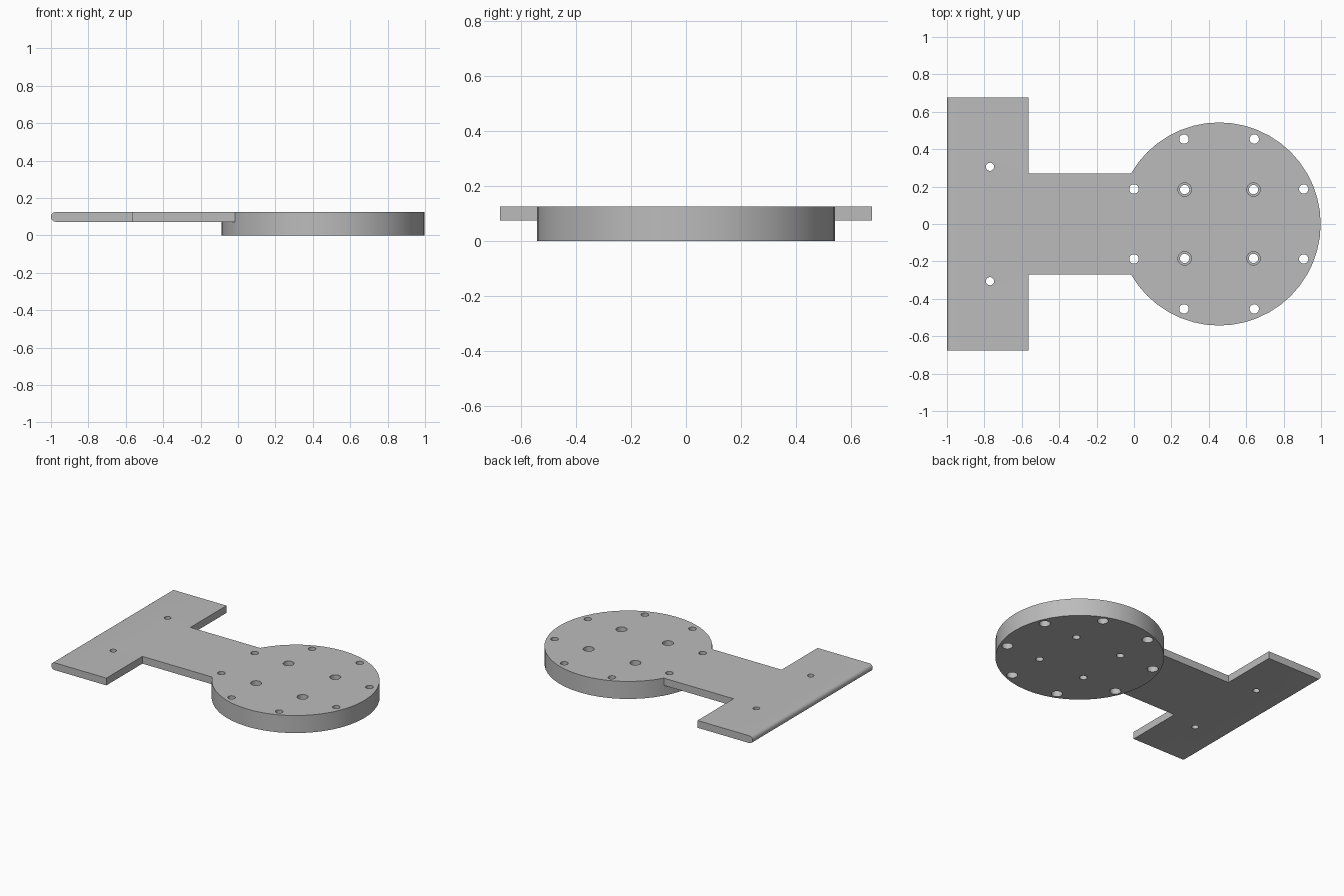
import bpy, bmesh, math
from mathutils import Matrix, Vector

if "Cube" in bpy.data.objects:
    bpy.data.objects.remove(bpy.data.objects["Cube"], do_unlink=True)

TOP, STEP = 0.125, 0.073          # top face and underside of the thin plate
CENTRE_X, RADIUS = 0.455, 0.543   # round base

grey = bpy.data.materials.new("plain_grey")
grey.use_nodes = True
colour = (0.5, 0.5, 0.5, 1)
grey.diffuse_color = colour
grey.node_tree.nodes["Principled BSDF"].inputs["Base Color"].default_value = colour


def finish(name, bm):
    bmesh.ops.recalc_face_normals(bm, faces=bm.faces)
    mesh = bpy.data.meshes.new(name)
    bm.to_mesh(mesh)
    bm.free()
    mesh.materials.append(grey)
    obj = bpy.data.objects.new(name, mesh)
    bpy.context.collection.objects.link(obj)
    return obj


def add_cylinder(bm, x, y, z0, z1, radius, sides):
    bmesh.ops.create_cone(bm, cap_ends=True, segments=sides, radius1=radius,
                          radius2=radius, depth=z1 - z0,
                          matrix=Matrix.Translation((x, y, (z0 + z1) / 2)))


def extrude(bm, points, direction):
    face = bm.faces.new([bm.verts.new(p) for p in points])
    moved = bmesh.ops.extrude_face_region(bm, geom=[face])["geom"]
    bmesh.ops.translate(bm, vec=direction,
                        verts=[v for v in moved if isinstance(v, bmesh.types.BMVert)])


# T-shaped plate, its neck ending inside the round base
bm = bmesh.new()
half = [(-1, 0.677), (-0.565, 0.677), (-0.565, 0.271), (0.3, 0.271)]
outline = half + [(x, -y) for x, y in reversed(half)]
extrude(bm, [(x, y, STEP) for x, y in outline], Vector((0, 0, TOP - STEP)))
# Fully rounded outer edge
end_edges = [e for e in bm.edges if all(v.co.x < -0.99 for v in e.verts)
             and abs(e.verts[0].co.y - e.verts[1].co.y) > 1]
bmesh.ops.bevel(bm, geom=end_edges, offset=0.0255, segments=6, profile=0.5,
                affect='EDGES')
plate = finish("mounting_plate", bm)

# Thick round base
bm = bmesh.new()
add_cylinder(bm, CENTRE_X, 0, 0, TOP, RADIUS, 48)
disc = finish("round_base_helper", bm)

# Through holes and their wider recesses
outer = [(-0.455, 0.187), (-0.188, 0.454), (0.188, 0.454), (0.452, 0.187)]
inner = [(-0.184, 0.184), (0.184, 0.184)]
holes, recesses = bmesh.new(), bmesh.new()
for side in (-1, 1):
    for x, y in outer:
        add_cylinder(holes, CENTRE_X + x, side * y, -0.1, 0.2, 0.025, 20)
        add_cylinder(recesses, CENTRE_X + x, side * y, -0.1, 0.05, 0.036, 24)
    for x, y in inner:
        add_cylinder(holes, CENTRE_X + x, side * y, -0.1, 0.2, 0.025, 20)
        add_cylinder(recesses, CENTRE_X + x, side * y, 0.075, 0.2, 0.036, 24)
    add_cylinder(holes, -0.77, side * 0.306, -0.1, 0.2, 0.022, 20)
hole_cutter = finish("hole_cutter", holes)
recess_cutter = finish("recess_cutter", recesses)

for tool, operation in ((disc, 'UNION'), (hole_cutter, 'DIFFERENCE'),
                        (recess_cutter, 'DIFFERENCE')):
    mod = plate.modifiers.new(tool.name, 'BOOLEAN')
    mod.operation, mod.solver, mod.object = operation, 'EXACT', tool

# Bake the cuts, drop the helpers and shade
bpy.ops.object.select_all(action='DESELECT')
plate.select_set(True)
bpy.context.view_layer.objects.active = plate
for mod in list(plate.modifiers):
    bpy.ops.object.modifier_apply(modifier=mod.name)
for tool in (disc, hole_cutter, recess_cutter):
    bpy.data.objects.remove(tool, do_unlink=True)
bpy.ops.object.shade_smooth_by_angle(angle=math.radians(31))
